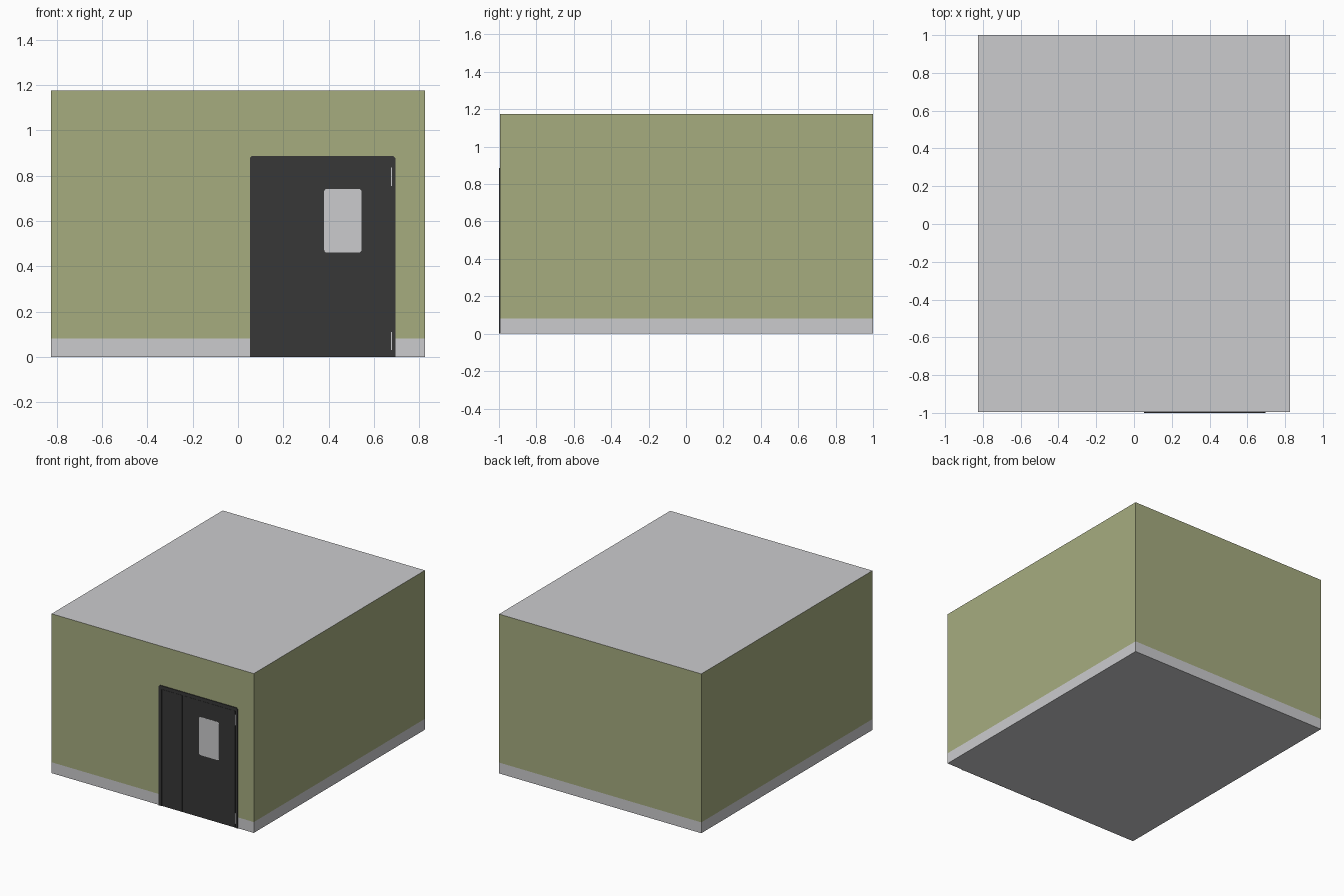
import bpy, bmesh, math

if "Cube" in bpy.data.objects:
    bpy.data.objects.remove(bpy.data.objects["Cube"])


def material(name, rgb):
    m = bpy.data.materials.new(name)
    m.diffuse_color = (*rgb, 1)
    m.use_nodes = True
    m.node_tree.nodes["Principled BSDF"].inputs["Base Color"].default_value = m.diffuse_color
    return m


GREY = material("light grey", (0.60, 0.60, 0.615))
OLIVE = material("olive green", (0.38, 0.413, 0.213))
DARK = material("charcoal", (0.038, 0.038, 0.038))

W, WALL = 0.825, -0.994   # half width, front wall plane (door trim reaches -1)
HEIGHT, SKIRT = 1.175, 0.08


def finish(name, bm, mats):
    me = bpy.data.meshes.new(name)
    bm.to_mesh(me)
    bm.free()
    for m in mats:
        me.materials.append(m)
    ob = bpy.data.objects.new(name, me)
    bpy.context.collection.objects.link(ob)
    return ob


def plate(name, outline, front, back, mat):
    """Extrude an x-z outline from the front plane to the back plane."""
    bm = bmesh.new()
    f = bm.faces.new([bm.verts.new((x, front, z)) for x, z in outline])
    new = bmesh.ops.extrude_face_region(bm, geom=[f])["geom"]
    for v in new:
        if isinstance(v, bmesh.types.BMVert):
            v.co.y = back
    bmesh.ops.recalc_face_normals(bm, faces=bm.faces)
    return finish(name, bm, [mat])


def rect(x0, x1, z0, z1):
    return [(x0, z0), (x1, z0), (x1, z1), (x0, z1)]


def rounded(x0, x1, z0, z1, r, n=3):
    pts = []
    for cx, cz, a in ((x1 - r, z1 - r, 0), (x0 + r, z1 - r, 90),
                      (x0 + r, z0 + r, 180), (x1 - r, z0 + r, 270)):
        for i in range(n + 1):
            t = math.radians(a + 90 * i / n)
            pts.append((cx + r * math.cos(t), cz + r * math.sin(t)))
    return pts


# Room shell: olive walls, grey skirting band, floor and ceiling
bm = bmesh.new()
bmesh.ops.create_cube(bm, size=1)
for v in bm.verts:
    v.co = (v.co.x * 2 * W, 1 if v.co.y > 0 else WALL, (v.co.z + 0.5) * HEIGHT)
bmesh.ops.bisect_plane(bm, geom=bm.verts[:] + bm.edges[:] + bm.faces[:],
                       plane_co=(0, 0, SKIRT), plane_no=(0, 0, 1))
bm.normal_update()
for f in bm.faces:
    wall = abs(f.normal.z) < 0.5 and f.calc_center_median().z > SKIRT
    f.material_index = 1 if wall else 0
finish("room_shell", bm, [GREY, OLIVE])

# Door frame: an upside-down U with clipped top corners
X0, X1, TOP, T, C = 0.052, 0.695, 0.887, 0.025, 0.01
plate("door_frame",
      [(X0, 0), (X0, TOP - C), (X0 + C, TOP), (X1 - C, TOP), (X1, TOP - C), (X1, 0),
       (X1 - T + 0.01, 0), (X1 - T + 0.01, TOP - T), (X0 + T, TOP - T), (X0 + T, 0)],
      -1.0, WALL + 0.002, DARK)

# Dark backing seen in the gaps, then the two door leaves
plate("door_backing", rect(X0 + 0.01, X1 - 0.005, 0, TOP - 0.01), -0.9955, WALL + 0.002, DARK)
plate("narrow_leaf", rect(0.081, 0.243, 0.001, 0.86), -0.998, -0.995, DARK)
plate("wide_leaf", rect(0.249, 0.676, 0.001, 0.86), -0.998, -0.995, DARK)

# Window with small rounded corners
plate("door_window", rounded(0.38, 0.546, 0.46, 0.742, 0.014), -0.9988, -0.997, GREY)

# Hinges on the outer edges of the wide leaf
for i, z in enumerate((0.03, 0.755)):
    plate(f"hinge_{i + 1}", rect(0.676, 0.682, z, z + 0.08), -0.9992, -0.995, GREY)
